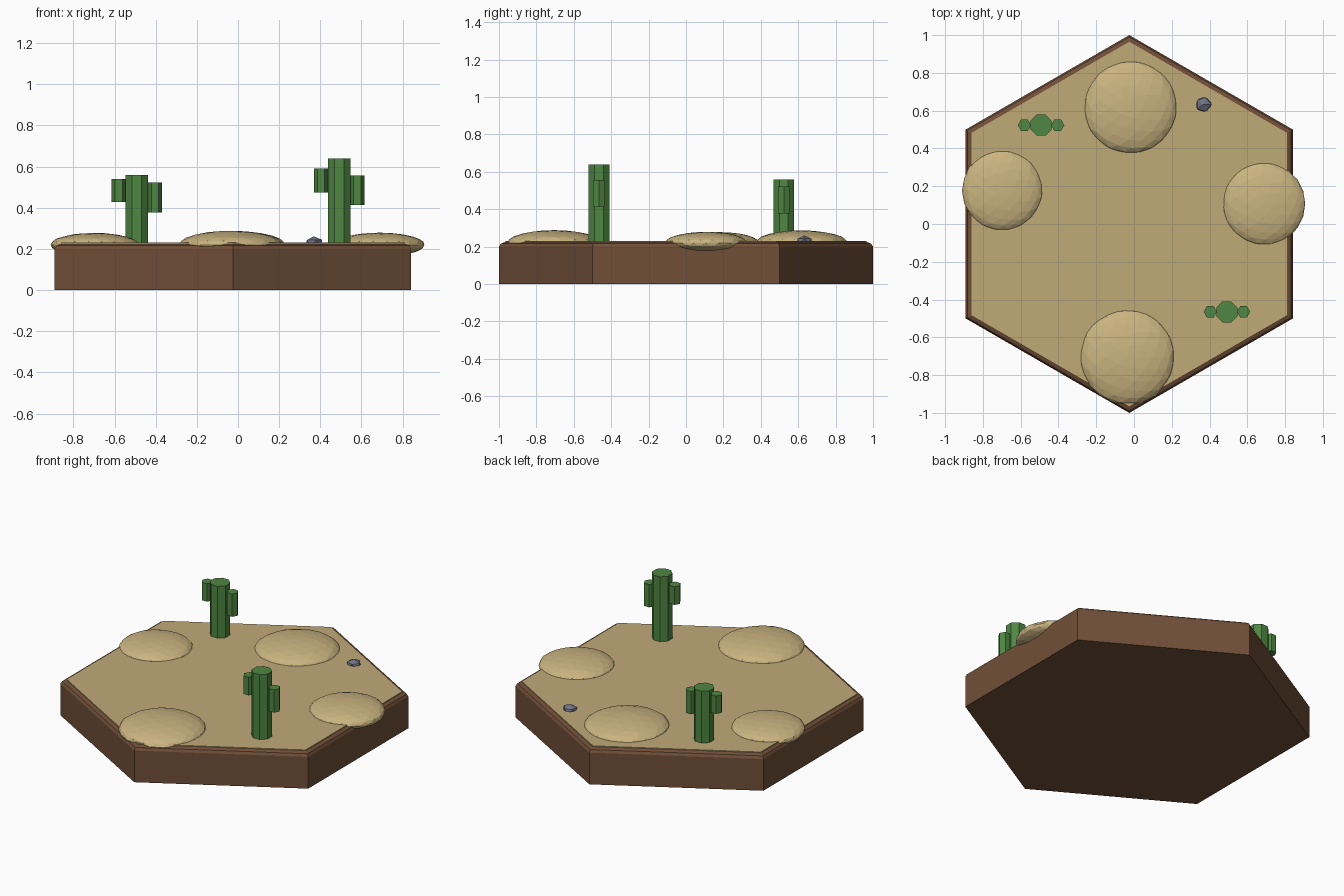
import bpy, bmesh, math, random
from mathutils import Matrix, Vector

if "Cube" in bpy.data.objects:
    bpy.data.objects.remove(bpy.data.objects["Cube"])

random.seed(4)
CX = -0.025  # hexagon centre


def material(name, rgb):
    m = bpy.data.materials.new(name)
    m.diffuse_color = (*rgb, 1.0)
    m.use_nodes = True
    m.node_tree.nodes["Principled BSDF"].inputs["Base Color"].default_value = m.diffuse_color
    return m


EARTH = material("earth brown", (0.162, 0.078, 0.040))
SAND = material("ground sand", (0.53, 0.405, 0.185))
DUNE = material("dune sand", (0.59, 0.455, 0.215))
GREEN = material("cactus green", (0.08, 0.24, 0.055))
GREY = material("rock grey", (0.16, 0.175, 0.235))


def finish(bm, name, mat):
    bmesh.ops.recalc_face_normals(bm, faces=bm.faces)
    me = bpy.data.meshes.new(name)
    bm.to_mesh(me)
    bm.free()
    me.materials.append(mat)
    ob = bpy.data.objects.new(name, me)
    bpy.context.collection.objects.link(ob)
    return ob


def add_stack(bm, x, y, sides, profile, turn):
    """Polygonal solid through (radius, z) rings, capped at both ends."""
    rings = []
    for r, z in profile:
        angles = [turn + 2 * math.pi * i / sides for i in range(sides)]
        rings.append([bm.verts.new((x + r * math.cos(a), y + r * math.sin(a), z))
                      for a in angles])
    for a, b in zip(rings, rings[1:]):
        for i in range(sides):
            j = (i + 1) % sides
            bm.faces.new((a[i], a[j], b[j], b[i]))
    bm.faces.new(rings[0][::-1])
    bm.faces.new(rings[-1])


# Hexagonal tile: bevelled earth base and inset sand top
bm = bmesh.new()
add_stack(bm, CX, 0, 6, [(1, 0), (1, 0.2), (0.99, 0.216), (0.966, 0.225)], math.pi / 2)
finish(bm, "earth_base", EARTH)
bm = bmesh.new()
add_stack(bm, CX, 0, 6, [(0.965, 0.205), (0.965, 0.23)], math.pi / 2)
finish(bm, "sand_ground", SAND)


# Dunes: flattened faceted spheres, two overhanging the rim
def dune(name, x, y, r):
    bm = bmesh.new()
    bmesh.ops.create_icosphere(bm, subdivisions=3, radius=1)
    for v in bm.verts:
        v.co *= random.uniform(0.985, 1.005)
    bmesh.ops.transform(bm, verts=bm.verts, matrix=Matrix.Translation((x, y, 0.22))
                        @ Matrix.Diagonal((r, r, r * 0.27, 1)))
    finish(bm, name, DUNE)


dune("dune_back", -0.018, 0.618, 0.249)
dune("dune_front", -0.035, -0.703, 0.253)
dune("dune_left", -0.697, 0.177, 0.215)
dune("dune_right", 0.688, 0.108, 0.221)


# Cacti: octagonal trunk with two hexagonal arms
def cactus(name, x, y, top, left, right):
    bm = bmesh.new()
    add_stack(bm, x, y, 8, [(0.06, 0.21), (0.06, top)], math.pi / 8)
    for side, (z0, z1) in ((-1, left), (1, right)):
        add_stack(bm, x + side * 0.088, y, 6, [(0.035, z0), (0.035, z1)], 0)
    finish(bm, name, GREEN)


cactus("cactus_back", -0.492, 0.523, 0.558, (0.427, 0.54), (0.378, 0.522))
cactus("cactus_front", 0.492, -0.465, 0.64, (0.475, 0.59), (0.413, 0.557))

# Small faceted rock
bm = bmesh.new()
bmesh.ops.create_icosphere(bm, subdivisions=1, radius=0.045)
for v in bm.verts:
    v.co = Vector((v.co.x, v.co.y, v.co.z * 0.75)) * random.uniform(0.92, 1.08)
bmesh.ops.translate(bm, verts=bm.verts, vec=(0.367, 0.632, 0.228))
finish(bm, "rock", GREY)
